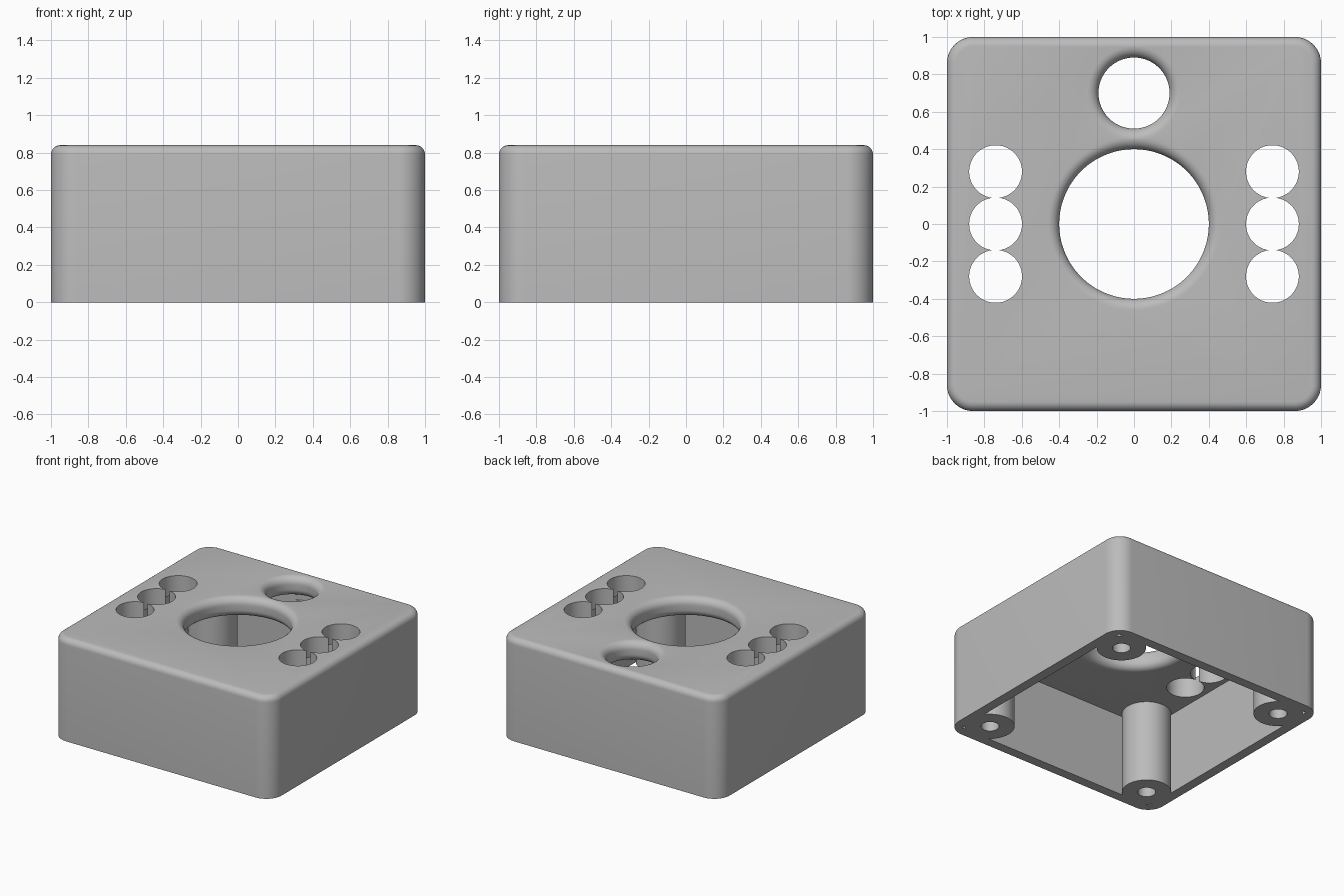
import bpy, bmesh, math

if "Cube" in bpy.data.objects:
    bpy.data.objects.remove(bpy.data.objects["Cube"], do_unlink=True)

HEIGHT, CEILING, WALL = 0.84, 0.68, 0.08
BOSS = 0.77          # corner post centres
FILLET = 0.06        # rounding of the large openings

grey = bpy.data.materials.new("plain grey")
grey.use_nodes = True
colour = (0.5, 0.5, 0.5, 1)
grey.diffuse_color = colour
grey.node_tree.nodes["Principled BSDF"].inputs["Base Color"].default_value = colour


def make(name, bm):
    bmesh.ops.recalc_face_normals(bm, faces=bm.faces)
    mesh = bpy.data.meshes.new(name)
    bm.to_mesh(mesh)
    bm.free()
    mesh.materials.append(grey)
    obj = bpy.data.objects.new(name, mesh)
    bpy.context.collection.objects.link(obj)
    return obj


def block(half, low, high):
    bm = bmesh.new()
    bmesh.ops.create_cube(bm, size=1)
    for v in bm.verts:
        v.co = (v.co.x * 2 * half, v.co.y * 2 * half, high if v.co.z > 0 else low)
    return bm


def lathe(name, profile, x, y, sides=64):
    """Closed round solid from (radius, height) points, bottom to top."""
    bm = bmesh.new()
    rings = []
    for r, z in profile:
        angles = [(i + 0.5) * math.tau / sides for i in range(sides)]
        rings.append([bm.verts.new((x + r * math.cos(a), y + r * math.sin(a), z)) for a in angles])
    for low, up in zip(rings, rings[1:]):
        for i in range(sides):
            j = (i + 1) % sides
            bm.faces.new((low[i], low[j], up[j], up[i]))
    bm.faces.new(rings[0][::-1])
    bm.faces.new(rings[-1])
    return make(name, bm)


def cut(target, cutter):
    cutter.hide_render = True
    mod = target.modifiers.new("cut", "BOOLEAN")
    mod.operation = "DIFFERENCE"
    mod.solver = "EXACT"
    mod.object = cutter
    bpy.context.view_layer.objects.active = target
    bpy.ops.object.modifier_apply(modifier=mod.name)
    bpy.data.objects.remove(cutter, do_unlink=True)


def flared(radius):
    """Hole profile rounded outward at both faces of the top plate."""
    steps = [i * math.pi / 16 for i in range(9)]
    arc = [(radius + FILLET * (1 - math.cos(a)), FILLET * (1 - math.sin(a))) for a in steps]
    lower = [(r, CEILING + d) for r, d in reversed(arc)]
    upper = [(r, HEIGHT - d) for r, d in arc]
    rim = radius + FILLET
    return [(rim, CEILING - 0.05)] + lower + upper + [(rim, HEIGHT + 0.05)]


# Outer shell with rounded corners and a softened top edge
bm = block(1, 0, HEIGHT)
upright = [e for e in bm.edges if abs(e.verts[0].co.z - e.verts[1].co.z) > 0.1]
bmesh.ops.bevel(bm, geom=upright, offset=0.14, segments=12, profile=0.5, affect="EDGES")
top = [e for e in bm.edges if all(v.co.z > HEIGHT - 0.001 for v in e.verts)]
bmesh.ops.bevel(bm, geom=top, offset=0.05, segments=6, profile=0.5, affect="EDGES")
housing = make("housing", bm)

# Hollow inside, leaving four corner posts
corners = [(sx * BOSS, sy * BOSS) for sx in (-1, 1) for sy in (-1, 1)]
cavity = make("cavity_cutter", block(1 - WALL, -0.2, CEILING))
for x, y in corners:
    cut(cavity, lathe("post_cutter", [(0.185, -0.3), (0.185, CEILING + 0.1)], x, y))
cut(housing, cavity)

# Screw holes in the posts
for x, y in corners:
    cut(housing, lathe("screw_cutter", [(0.068, -0.1), (0.068, 0.5)], x, y, 32))

# Large centre opening and smaller rear opening
for radius, y in ((0.4, 0), (0.19, 0.7)):
    cut(housing, lathe("opening_cutter", flared(radius), 0, y, 96))

# Rows of three touching holes on both sides
for x in (-0.74, 0.74):
    for row in (-1, 0, 1):
        cut(housing, lathe("row_cutter", [(0.1412, 0.6), (0.1412, 1)], x, row * 0.28))

bpy.ops.object.select_all(action="DESELECT")
housing.select_set(True)
bpy.context.view_layer.objects.active = housing
bpy.ops.object.shade_smooth_by_angle(angle=math.radians(30))
